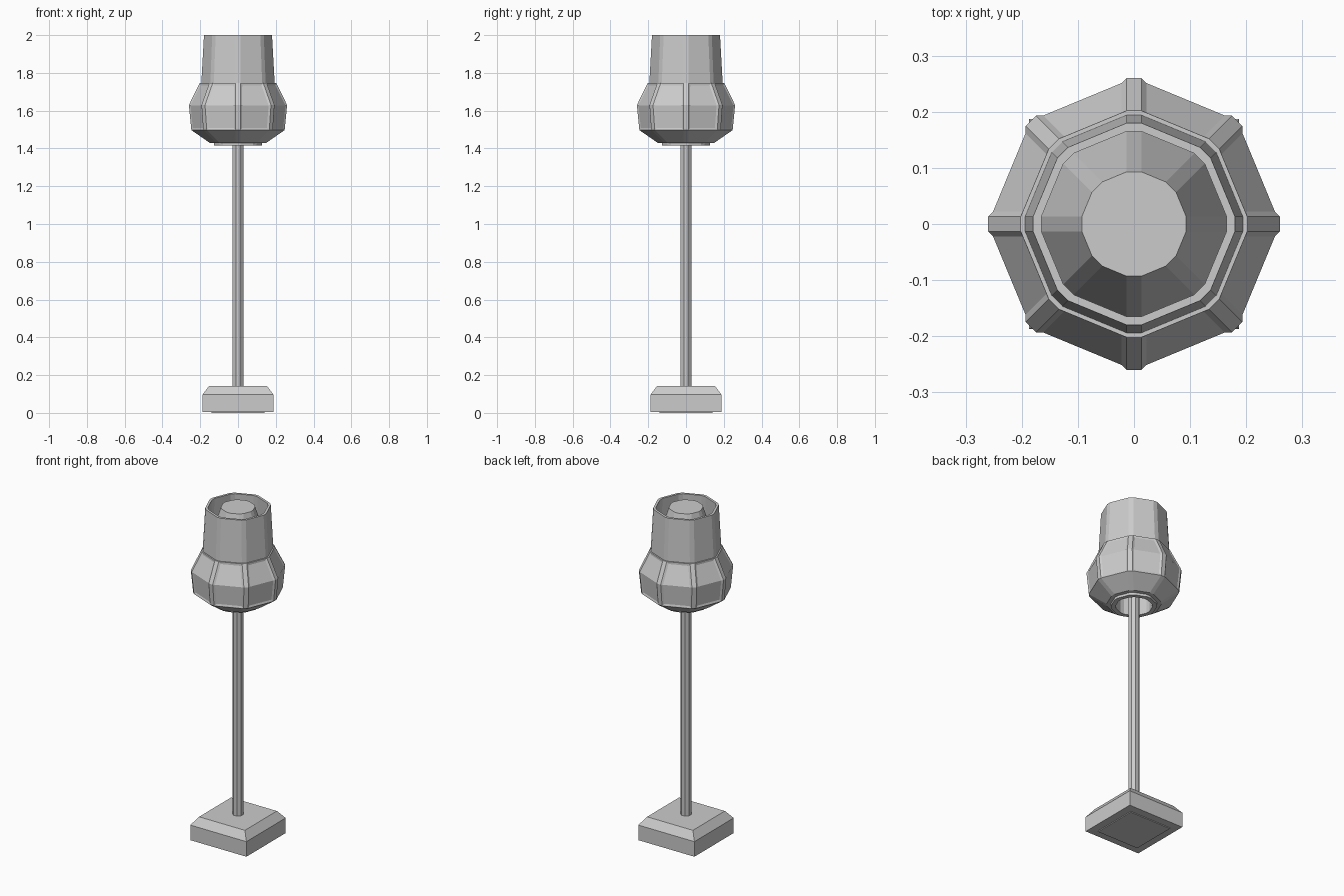
import bpy, bmesh
from math import pi, cos, sin

if "Cube" in bpy.data.objects:
    bpy.data.objects.remove(bpy.data.objects["Cube"])


def make_object(name, bm):
    mesh = bpy.data.meshes.new(name)
    bm.to_mesh(mesh)
    bm.free()
    obj = bpy.data.objects.new(name, mesh)
    bpy.context.collection.objects.link(obj)
    return obj


def octagon(r, z, flat):
    """Octagon with corners on the axes, each corner cut to a narrow flat."""
    pts = []
    for i in range(8):
        a = i * pi / 4
        for s in (-flat, flat):
            pts.append((r * cos(a) - s * sin(a), r * sin(a) + s * cos(a), z))
    return pts


def square(h, z):
    return [(-h, -h, z), (h, -h, z), (h, h, z), (-h, h, z)]


def loft(rings, closed=False, caps=True):
    """Skin a stack of rings; returns the bmesh and its faces per band."""
    bm = bmesh.new()
    loops = [[bm.verts.new(p) for p in ring] for ring in rings]
    pairs = list(zip(loops, loops[1:]))
    if closed:
        pairs.append((loops[-1], loops[0]))
    bands = []
    for a, b in pairs:
        n = len(a)
        bands.append([bm.faces.new((a[i], a[(i + 1) % n], b[(i + 1) % n], b[i]))
                      for i in range(n)])
    if caps and not closed:
        bm.faces.new(loops[0][::-1])
        bm.faces.new(loops[-1])
    bmesh.ops.recalc_face_normals(bm, faces=bm.faces)
    return bm, bands


# square base with sloped top and slightly stepped foot
bm, _ = loft([square(0.14, 0), square(0.14, 0.005), square(0.1875, 0.006),
              square(0.1875, 0.097), square(0.153, 0.143)])
make_object("base", bm)

# eight-sided pole
def pole_ring(z, r=0.0305):
    return [(r * cos(pi / 8 + i * pi / 4), r * sin(pi / 8 + i * pi / 4), z) for i in range(8)]

bm, _ = loft([pole_ring(0.14), pole_ring(1.6)])
make_object("pole", bm)

# lantern bowl: ribs at the corners, recessed panels between them
W = 0.013
bowl = [(0.10, 1.415), (0.126, 1.415), (0.126, 1.43), (0.15, 1.43), (0.247, 1.497),
        (0.26, 1.63), (0.202, 1.747), (0.185, 1.747), (0.235, 1.63),
        (0.225, 1.505), (0.10, 1.45)]
bm, bands = loft([octagon(r, z, W) for r, z in bowl], closed=True)
panels = [f for band in bands[4:6] for f in band[1::2]]
bmesh.ops.inset_region(bm, faces=panels, thickness=0.012, depth=-0.005, use_even_offset=True)
make_object("lantern_bowl", bm)

# open upper chimney
chimney = [(0.195, 1.73), (0.18, 2.0), (0.165, 2.0), (0.18, 1.73)]
bm, _ = loft([octagon(r, z, W) for r, z in chimney], closed=True)
make_object("chimney", bm)

# inner lamp body, hollow underneath around the pole
lamp = [(0.10, 1.6), (0.10, 1.44), (0.19, 1.51), (0.20, 1.62), (0.172, 1.74), (0.093, 1.998)]
bm, _ = loft([octagon(r, z, W) for r, z in lamp])
make_object("inner_lamp", bm)
